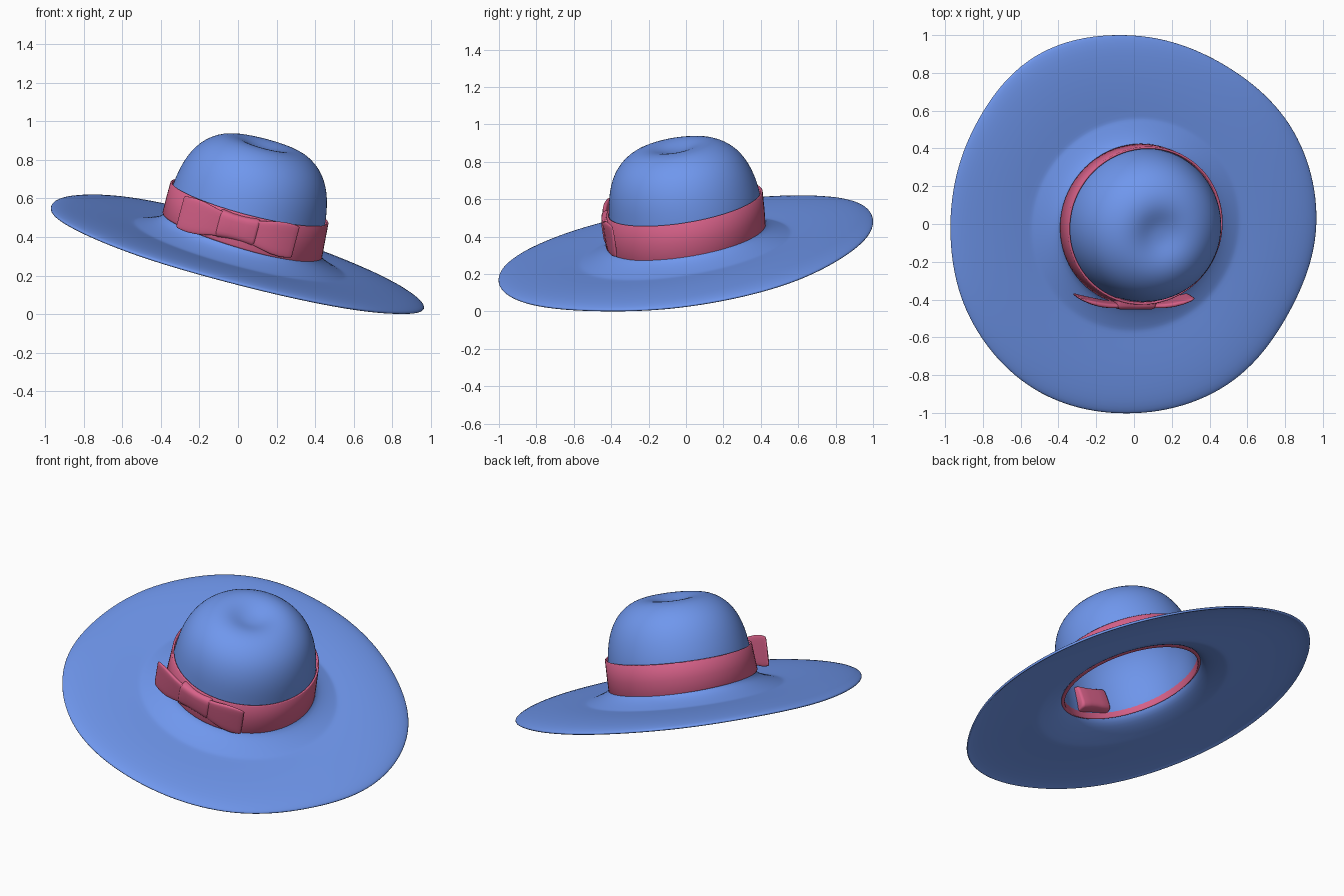
import bpy, bmesh, math
from mathutils import Vector

if "Cube" in bpy.data.objects:
    bpy.data.objects.remove(bpy.data.objects["Cube"])

# Tilted hat frame: origin, two in-plane axes and the crown axis
C = Vector((0, 0, 0.306))
N = Vector((0.265, -0.165, 1)).normalized()
EX = Vector((1, 0, -0.265)).normalized()
EY = N.cross(EX)


def world(x, y, h):
    return C + EX * x + EY * y + N * h


def material(name, rgb):
    m = bpy.data.materials.new(name)
    m.diffuse_color = (*rgb, 1)
    m.use_nodes = True
    m.node_tree.nodes["Principled BSDF"].inputs["Base Color"].default_value = m.diffuse_color
    return m


BLUE = material("blue_felt", (0.16, 0.31, 0.85))
PINK = material("pink_ribbon", (0.68, 0.12, 0.25))


def loft(name, rings, mat, caps=(False, False), loop=False, recalc=True):
    """Skin a list of equal closed rings given in hat coordinates."""
    bm = bmesh.new()
    vs = [[bm.verts.new(world(*p)) for p in ring] for ring in rings]
    n = len(vs[0])
    for i in range(len(vs) if loop else len(vs) - 1):
        a, b = vs[i], vs[(i + 1) % len(vs)]
        for j in range(n):
            k = (j + 1) % n
            bm.faces.new((a[j], b[j], b[k], a[k]))
    if caps[0]:
        bm.faces.new(vs[0])
    if caps[1]:
        bm.faces.new(vs[-1][::-1])
    if recalc:
        bmesh.ops.recalc_face_normals(bm, faces=bm.faces)
    me = bpy.data.meshes.new(name)
    bm.to_mesh(me)
    bm.free()
    me.materials.append(mat)
    me.shade_smooth()
    ob = bpy.data.objects.new(name, me)
    bpy.context.collection.objects.link(ob)
    return ob


SEG = 72
ANG = [2 * math.pi * j / SEG for j in range(SEG)]


def crown_ring(r, h, tilt=0):
    k = max(0, min(1, h / 0.25))
    return [(-0.012 * k + r * math.cos(a), 0.035 * k + r * math.sin(a),
             h - tilt * (math.cos(a) + 0.7 * math.sin(a))) for a in ANG]


# Brim outline (radius seen from the top) and edge wave, every 30 degrees
OUT = [.975, .985, .972, 1.0, 1.035, .99, .973, 1.005, 1.025, 1.003, .985, .95]
WAVE = [-.022, -.03, -.025, -.015, -.003, -.004, -.012, 0, .008, .014, .01, -.006]


def around(tab, a):
    """Smooth periodic lookup."""
    t = (a / (2 * math.pi) * 12) % 12
    i, f = int(t), t % 1
    p0, p1, p2, p3 = (tab[(i + d) % 12] for d in (-1, 0, 1, 2))
    return p1 + 0.5 * f * (p2 - p0 + f * (2*p0 - 5*p1 + 4*p2 - p3 + f * (3*(p1 - p2) + p3 - p0)))


def brim_ring(f, h):
    ring = []
    for a in ANG:
        d = EX * math.cos(a) + EY * math.sin(a)
        rim = around(OUT, math.atan2(d.y, d.x)) / math.hypot(d.x, d.y)
        r = 0.57 + (rim - 0.57) * f
        ring.append((r * math.cos(a), r * math.sin(a), h + around(WAVE, a) * f ** 1.5))
    return ring


# Hat body: dimpled crown, flared foot and wide brim in one skin
crown = [(.012, .568), (.05, .571), (.09, .583), (.135, .595), (.18, .596), (.23, .585),
         (.285, .553), (.33, .509), (.362, .457), (.385, .399), (.4, .335), (.409, .27),
         (.413, .2), (.416, .13), (.425, .097), (.45, .076), (.5, .053), (.555, .035)]
brim = [(0, .031), (.06, .032), (.3, .036), (.55, .036), (.78, .03), (.91, .021), (.98, .01), (1, .002)]
hat = loft("hat_body", [crown_ring(*p) for p in crown] + [brim_ring(*p) for p in brim],
           BLUE, caps=(True, False), recalc=False)
sol = hat.modifiers.new("thickness", "SOLIDIFY")
sol.thickness = 0.014
sol.offset = -1
sub = hat.modifiers.new("smooth", "SUBSURF")
sub.levels = sub.render_levels = 1

# Ribbon band around the crown, lower edge slightly tilted
band = [(.419, .279, 0), (.424, .275, 0), (.428, .18, .008), (.431, .1, .016), (.427, .093, .016),
        (.402, .083, .01), (.400, .09, .01), (.407, .18, .005), (.412, .275, 0)]
loft("hat_band", [crown_ring(*p) for p in band], PINK, loop=True)


BX, BH = -0.038, 0.2


def section(x, y, h, half_depth, half_height, n=28):
    """Rounded rectangular slice across the bow."""
    pts = []
    for j in range(n):
        c, s = math.cos(2 * math.pi * j / n), math.sin(2 * math.pi * j / n)
        pts.append((x, y + half_depth * math.copysign(abs(c) ** 0.5, c),
                    h + half_height * math.copysign(abs(s) ** 0.5, s)))
    return pts


# Bow wings: distance from the knot, y, half depth, half height
wing = [(.06, -.4, .012, .062), (.1, -.4, .013, .066), (.15, -.397, .014, .077),
        (.2, -.389, .015, .088), (.25, -.377, .013, .092), (.285, -.366, .01, .089),
        (.303, -.359, .008, .086), (.31, -.356, .005, .08)]
for name, s in (("bow_wing_left", -1), ("bow_wing_right", 1)):
    loft(name, [section(BX + s * d, y, BH, t, hh) for d, y, t, hh in wing], PINK, caps=(True, True))

# Bow knot wrapped around the band
knot = [(-.106, .038, .064), (-.102, .046, .07), (-.09, .05, .073), (-.04, .051, .068), (0, .052, .067),
        (.04, .051, .068), (.09, .05, .073), (.102, .046, .07), (.106, .038, .064)]
loft("bow_knot", [section(BX + x, -.37, BH, t, hh) for x, t, hh in knot], PINK, caps=(True, True))
